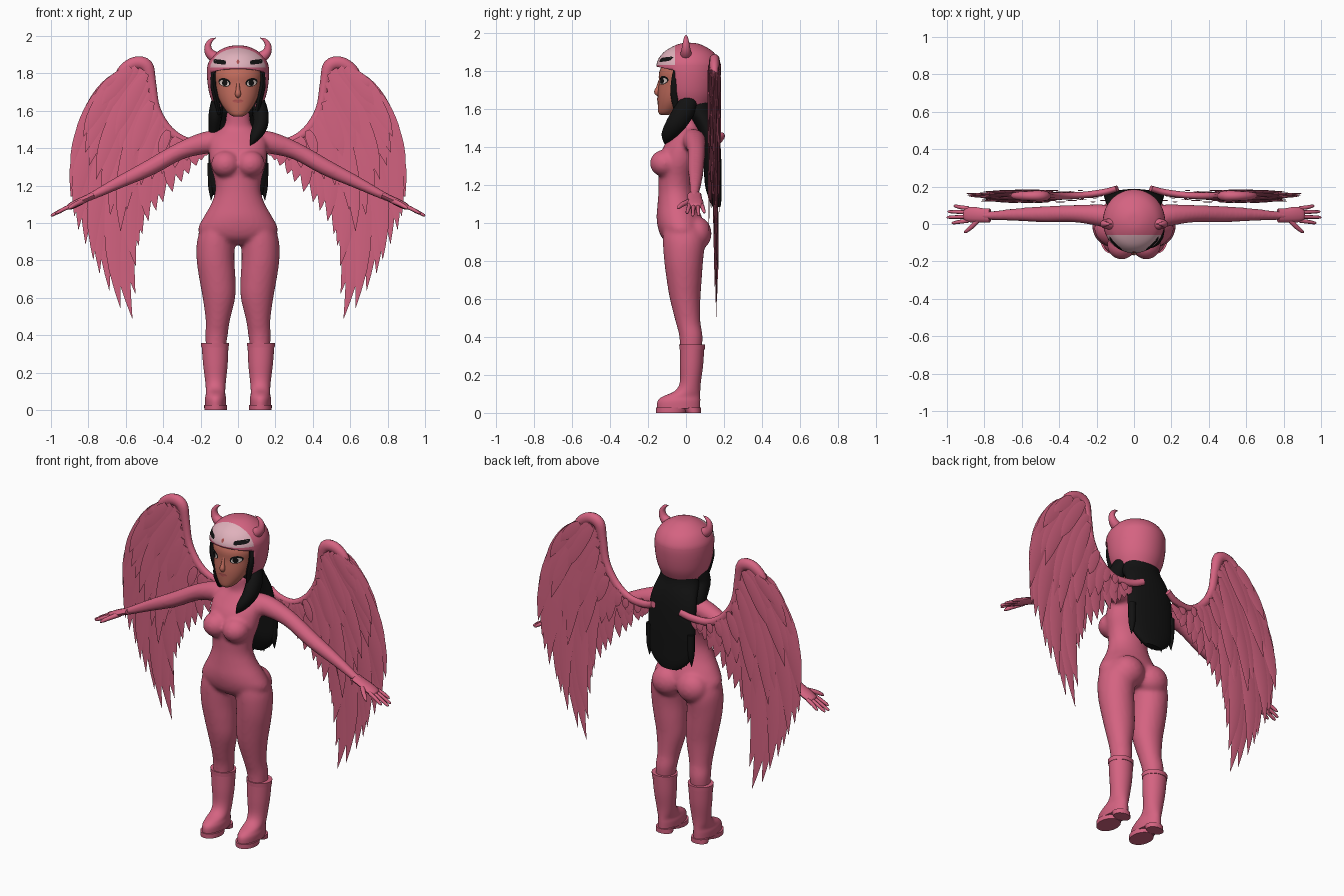
import bpy, bmesh, math
from mathutils import Vector, Matrix
from mathutils.bvhtree import BVHTree

if "Cube" in bpy.data.objects:
    bpy.data.objects.remove(bpy.data.objects["Cube"])


def mat(name, r, g, b):
    m = bpy.data.materials.new(name)
    m.diffuse_color = (r, g, b, 1)
    m.use_nodes = True
    m.node_tree.nodes["Principled BSDF"].inputs["Base Color"].default_value = m.diffuse_color
    return m


PINK = mat("suit pink", .66, .125, .22)
PALE = mat("pale pink", .74, .44, .50)
SKIN = mat("skin", .52, .145, .105)
LIPS = mat("lips", .42, .085, .08)
BLACK = mat("hair black", .006, .006, .006)
WHITE = mat("eye white", .75, .62, .58)


def spline(pts, sub):
    """Catmull-Rom resampling of tuples of any length."""
    P = [Vector(p) for p in pts]
    out = []
    for i in range(len(P) - 1):
        a, b, c, d = P[max(i - 1, 0)], P[i], P[i + 1], P[min(i + 2, len(P) - 1)]
        for k in range(sub):
            t = k / sub
            out.append(.5 * (2 * b + (c - a) * t + (2 * a - 5 * b + 4 * c - d) * t * t
                             + (3 * b - a - 3 * c + d) * t ** 3))
    return out + [P[-1]]


def skin(bm, rings, caps=True):
    R = [[bm.verts.new(p) for p in r] for r in rings]
    n = len(R[0])
    for a, b in zip(R, R[1:]):
        for i in range(n):
            bm.faces.new((a[i], a[(i + 1) % n], b[(i + 1) % n], b[i]))
    if caps:
        bm.faces.new(R[0])
        bm.faces.new(R[-1])


def loft(bm, prof, sub=4, n=32, side=1, caps=True):
    """Stack of level ellipses: (z, centre x, half width, front y, back y)."""
    rings = []
    for z, cx, rx, yf, yb in spline(prof, sub):
        rings.append([(side * cx + rx * math.cos(a), (yf + yb) / 2 + (yb - yf) / 2 * math.sin(a), z)
                      for a in (2 * math.pi * i / n for i in range(n))])
    skin(bm, rings, caps)


def sweep(bm, pts, flat=1, n=12, sub=4, side=1):
    """Tube through (x, y, z, radius); flat scales its thickness along y."""
    S = spline(pts, sub)
    rings = []
    for i, p in enumerate(S):
        t = (S[min(i + 1, len(S) - 1)] - S[max(i - 1, 0)]).to_3d().normalized()
        u = t.cross(Vector((0, 1, 0))).normalized()
        v = u.cross(t)
        r = max(p[3], .001)
        ring = []
        for k in range(n):
            a = 2 * math.pi * k / n
            q = p.to_3d() + u * r * math.cos(a) + v * r * flat * math.sin(a)
            ring.append((side * q.x, q.y, q.z))
        rings.append(ring)
    skin(bm, rings)


def ball(bm, c, r):
    bmesh.ops.create_uvsphere(bm, u_segments=24, v_segments=14, radius=1,
                              matrix=Matrix.Translation(c) @ Matrix.Diagonal((*r, 1)))


def finish(name, bm, mats, mirror=False, angle=50):
    bmesh.ops.recalc_face_normals(bm, faces=bm.faces)
    me = bpy.data.meshes.new(name)
    bm.to_mesh(me)
    bm.free()
    ob = bpy.data.objects.new(name, me)
    bpy.context.collection.objects.link(ob)
    for m in mats:
        me.materials.append(m)
    bpy.ops.object.select_all(action='DESELECT')
    ob.select_set(True)
    bpy.context.view_layer.objects.active = ob
    bpy.ops.object.shade_smooth_by_angle(angle=math.radians(angle))
    if mirror:
        ob.modifiers.new("mirror", 'MIRROR').use_mirror_merge = False
    return ob


# Body suit: torso, legs and arms fused into one smooth skin
bm = bmesh.new()
loft(bm, [(.885, 0, .10, -.08, .05), (.92, 0, .19, -.125, .09), (.97, 0, .213, -.147, .10),
          (1.03, 0, .185, -.155, .085), (1.1, 0, .145, -.15, .055), (1.17, 0, .122, -.145, .04),
          (1.24, 0, .128, -.145, .045), (1.32, 0, .15, -.145, .07), (1.4, 0, .155, -.12, .085),
          (1.46, 0, .145, -.075, .085), (1.5, 0, .095, -.045, .075), (1.53, 0, .07, -.04, .062),
          (1.6, 0, .062, -.045, .06)])
for s in (1, -1):
    loft(bm, [(.30, .12, .05, -.03, .08), (.40, .115, .06, -.035, .088), (.48, .108, .065, -.055, .076),
              (.6, .102, .087, -.085, .076), (.7, .11, .097, -.102, .083), (.8, .12, .101, -.115, .09),
              (.9, .119, .101, -.122, .1), (.97, .11, .09, -.12, .09)], side=s)
    ball(bm, (s * .085, .055, .945), (.095, .08, .09))
    ball(bm, (s * .066, -.112, 1.315), (.078, .078, .072))
    sweep(bm, [(.08, .03, 1.435, .06), (.17, .045, 1.43, .06), (.31, .055, 1.385, .047), (.47, .052, 1.297, .044),
               (.63, .05, 1.22, .034), (.76, .045, 1.155, .024), (.82, .045, 1.127, .02)], n=20, side=s)
body = finish("body_suit", bm, [PINK])
m = body.modifiers.new("fuse", 'REMESH')
m.mode, m.voxel_size, m.use_smooth_shade = 'VOXEL', .011, True
m = body.modifiers.new("soften", 'SMOOTH')
m.factor, m.iterations = .5, 6

# Hands: palm, four fingers and thumb
bm = bmesh.new()
sweep(bm, [(.77, .045, 1.15, .018), (.81, .046, 1.132, .018), (.86, .05, 1.107, .02),
           (.90, .05, 1.088, .017), (.91, .05, 1.083, .008)], flat=2.1)
for i, (x, z) in enumerate([(.975, 1.05), (1.0, 1.038), (.995, 1.04), (.965, 1.053)]):
    y = .018 + .022 * i
    sweep(bm, [(.885, y, 1.095, .011), (.93, y + (i - 1.5) * .004, 1.075, .0105),
               (x - .01, y + (i - 1.5) * .008, z + .006, .008), (x, y + (i - 1.5) * .008, z, .003)], n=8)
sweep(bm, [(.825, .03, 1.12, .015), (.865, -.012, 1.102, .013), (.895, -.037, 1.085, .01),
           (.908, -.046, 1.075, .003)], n=8)
finish("hands", bm, [PINK], mirror=True)

# Boots with cuff and two-part sole
bm = bmesh.new()
loft(bm, [(.022, .12, .056, -.152, .074), (.06, .12, .057, -.15, .075), (.085, .12, .052, -.125, .075),
          (.115, .12, .052, -.06, .075), (.16, .12, .056, -.033, .078), (.25, .121, .066, -.032, .09),
          (.355, .123, .072, -.032, .097)])
loft(bm, [(.335, .123, .073, -.034, .099), (.36, .123, .075, -.036, .1)], sub=1)
finish("boots", bm, [PINK], mirror=True)
bm = bmesh.new()
loft(bm, [(0, .12, .06, -.157, .0), (.028, .12, .061, -.158, .01)], sub=1)
loft(bm, [(0, .12, .052, .0, .078), (.028, .12, .053, -.02, .079)], sub=1)
finish("boot_soles", bm, [PINK], mirror=True)

# Head and face
bm = bmesh.new()
loft(bm, [(1.57, 0, .025, -.135, -.09), (1.585, 0, .05, -.146, -.05), (1.63, 0, .085, -.149, .0),
          (1.68, 0, .108, -.149, .05), (1.74, 0, .12, -.143, .08), (1.8, 0, .128, -.14, .1), (1.87, 0, .1, -.1, .1)])
face = BVHTree.FromBMesh(bm)
sweep(bm, [(0, -.135, 1.755, .008), (0, -.146, 1.715, .011), (0, -.152, 1.69, .016), (0, -.142, 1.675, .01)])
finish("face", bm, [SKIN])

# Helmet: shell cut open at the face, pale brow panel
bm = bmesh.new()
loft(bm, [(1.62, 0, .125, -.10, .14), (1.68, 0, .15, -.13, .166), (1.75, 0, .163, -.147, .18),
          (1.82, 0, .166, -.156, .185), (1.86, 0, .157, -.147, .175), (1.9, 0, .13, -.117, .146),
          (1.93, 0, .087, -.07, .1), (1.946, 0, .045, -.027, .06), (1.95, 0, .004, .011, .019)], n=48, caps=False)
bmesh.ops.holes_fill(bm, edges=[e for e in bm.edges if e.is_boundary and e.verts[0].co.z > 1.9], sides=0)
for co, no in (((0, -.058, 0), (0, 1, 0)), ((0, 0, 1.79), (0, .22, 1)), ((0, 0, 1.832), (0, 0, 1))):
    bmesh.ops.bisect_plane(bm, geom=bm.verts[:] + bm.edges[:] + bm.faces[:], plane_co=co, plane_no=no)
hole = []
for f in bm.faces:
    c = f.calc_center_median()
    if c.y < -.058:
        if c.z + .22 * c.y < 1.79 and c.z < 1.832:
            hole.append(f)
        elif c.z > 1.832:
            f.material_index = 1
shell = BVHTree.FromBMesh(bm)
bmesh.ops.delete(bm, geom=hole, context='FACES')
helmet = finish("helmet", bm, [PINK, PALE])
m = helmet.modifiers.new("thickness", 'SOLIDIFY')
m.thickness, m.offset = .012, -1


def plates(name, specs, tree, m):
    """Thin discs laid on a surface: (x, z, half width, half height, tilt, squareness, lift)."""
    bm = bmesh.new()
    for x, z, rx, rz, tilt, e, lift in specs:
        def put(u, v):
            px, pz = x + u, z + v + tilt * u
            hit = tree.ray_cast(Vector((px, -1, pz)), Vector((0, 1, 0)))[0]
            return bm.verts.new((px, (hit.y if hit else -.13) - lift, pz))
        mid, rim = put(0, 0), []
        for k in range(20):
            c, s = math.cos(k * math.pi / 10), math.sin(k * math.pi / 10)
            rim.append(put(rx * math.copysign(abs(c) ** e, c), rz * math.copysign(abs(s) ** e, s)))
        for k in range(20):
            bm.faces.new((mid, rim[k], rim[(k + 1) % 20]))
    finish(name, bm, [m])


# Facial features and helmet markings
plates("eye_lids", [(s * .072, 1.752, .032, .023, s * .15, 1, .002) for s in (1, -1)], face, BLACK)
plates("eye_whites", [(s * .073, 1.749, .026, .016, s * .15, 1, .004) for s in (1, -1)], face, WHITE)
plates("pupils", [(s * .071, 1.75, .014, .017, 0, 1, .006) for s in (1, -1)], face, BLACK)
plates("mouth", [(0, 1.652, .03, .009, 0, 1, .004)], face, LIPS)
plates("brow_slits", [(s * .098, 1.862, .033, .012, s * .12, .45, .004) for s in (1, -1)], shell, BLACK)
plates("brow_nose", [(0, 1.862, .008, .012, 0, 1.3, .004)], shell, LIPS)

# Horns
bm = bmesh.new()
sweep(bm, [(.095, 0, 1.875, .03), (.13, 0, 1.89, .03), (.155, 0, 1.915, .024), (.16, 0, 1.95, .017),
           (.143, 0, 1.978, .01), (.118, 0, 1.99, .001)])
finish("horns", bm, [PINK], mirror=True)

# Hair: long back sheet, shoulder locks and strands beside the face
bm = bmesh.new()
loft(bm, [(1.68, 0, .11, .0, .14), (1.61, 0, .122, -.03, .145), (1.54, 0, .14, .03, .165), (1.46, 0, .153, .07, .178),
          (1.33, 0, .157, .09, .186), (1.2, 0, .15, .1, .187), (1.13, 0, .115, .12, .187), (1.085, 0, .06, .14, .182)])
for i in range(9):
    x = -.14 + .035 * i
    z = 1.07 + 2.6 * x * x + .02 * (i % 2)
    sweep(bm, [(x, .15, z + .2, .022), (x, .15, z + .08, .02), (x * 1.03, .15, z, .001)], n=8)
sweep(bm, [(.105, .02, 1.66, .035), (.12, -.01, 1.59, .042), (.118, -.055, 1.52, .04),
           (.09, -.095, 1.46, .028), (.065, -.112, 1.415, .001)], flat=1.3)
sweep(bm, [(-.105, .02, 1.66, .035), (-.12, .0, 1.59, .036), (-.128, .04, 1.5, .03), (-.14, .07, 1.4, .01)], flat=1.4)
for s in (1, -1):
    sweep(bm, [(.13, -.045, 1.81, .015), (.133, -.058, 1.74, .015), (.118, -.058, 1.67, .016),
               (.1, -.05, 1.58, .008)], flat=1.4, n=8, side=s)
finish("hair", bm, [BLACK])

# Wings: arm bone plus layered feathers fanned between a root path and a tip path
bm = bmesh.new()
sweep(bm, [(.09, .19, 1.46, .02), (.16, .17, 1.435, .022), (.27, .155, 1.435, .022), (.37, .15, 1.495, .025),
           (.44, .15, 1.61, .025), (.465, .15, 1.75, .027), (.49, .15, 1.84, .036), (.55, .15, 1.855, .034),
           (.61, .15, 1.82, .03), (.65, .15, 1.765, .02), (.71, .15, 1.71, .002)], flat=.8)
finish("wing_bones", bm, [PINK], mirror=True)

ROOT = spline([(.65, 1.78), (.6, 1.82), (.54, 1.83), (.49, 1.80), (.475, 1.70), (.44, 1.6),
               (.37, 1.495), (.28, 1.44), (.16, 1.435)], 10)
TIP = spline([(.76, 1.6), (.85, 1.42), (.895, 1.2), (.865, 1.0), (.79, .84), (.70, .66), (.565, .49),
              (.545, .80), (.50, .97), (.42, 1.09), (.32, 1.2), (.23, 1.3), (.17, 1.36)], 10)


def feathers(name, count, reach, width, y, slope):
    bm = bmesh.new()
    for i in range(count):
        t = i / (count - 1)
        a = ROOT[round(t * (len(ROOT) - 1))].to_2d()
        b = TIP[round(t * (len(TIP) - 1))].to_2d()
        d = b - a
        ctrl = (a + b) / 2 + Vector((-d.y, d.x)) * .17
        w = width * (.5 + .5 * min(1, d.length / .8))
        yy = y + .007 * (i % 3 - 1)
        pts = []
        for k, f in enumerate((.45, .85, 1, 1, .92, .62, .02)):
            q = k / 6 * reach
            p = a * (1 - q) ** 2 + ctrl * 2 * q * (1 - q) + b * q * q
            pts.append((p.x, yy + slope * q * d.length, p.y, w * f))
        sweep(bm, pts, flat=.13, n=4, sub=2)
    finish(name, bm, [PINK], mirror=True, angle=25)


feathers("wing_long_feathers", 27, 1.0, .05, .148, .012)
feathers("wing_front_coverts", 19, .62, .042, .133, -.008)
feathers("wing_back_coverts", 19, .62, .042, .163, .008)
feathers("wing_small_coverts", 17, .33, .036, .125, 0)
feathers("wing_small_back_coverts", 17, .33, .036, .172, 0)
